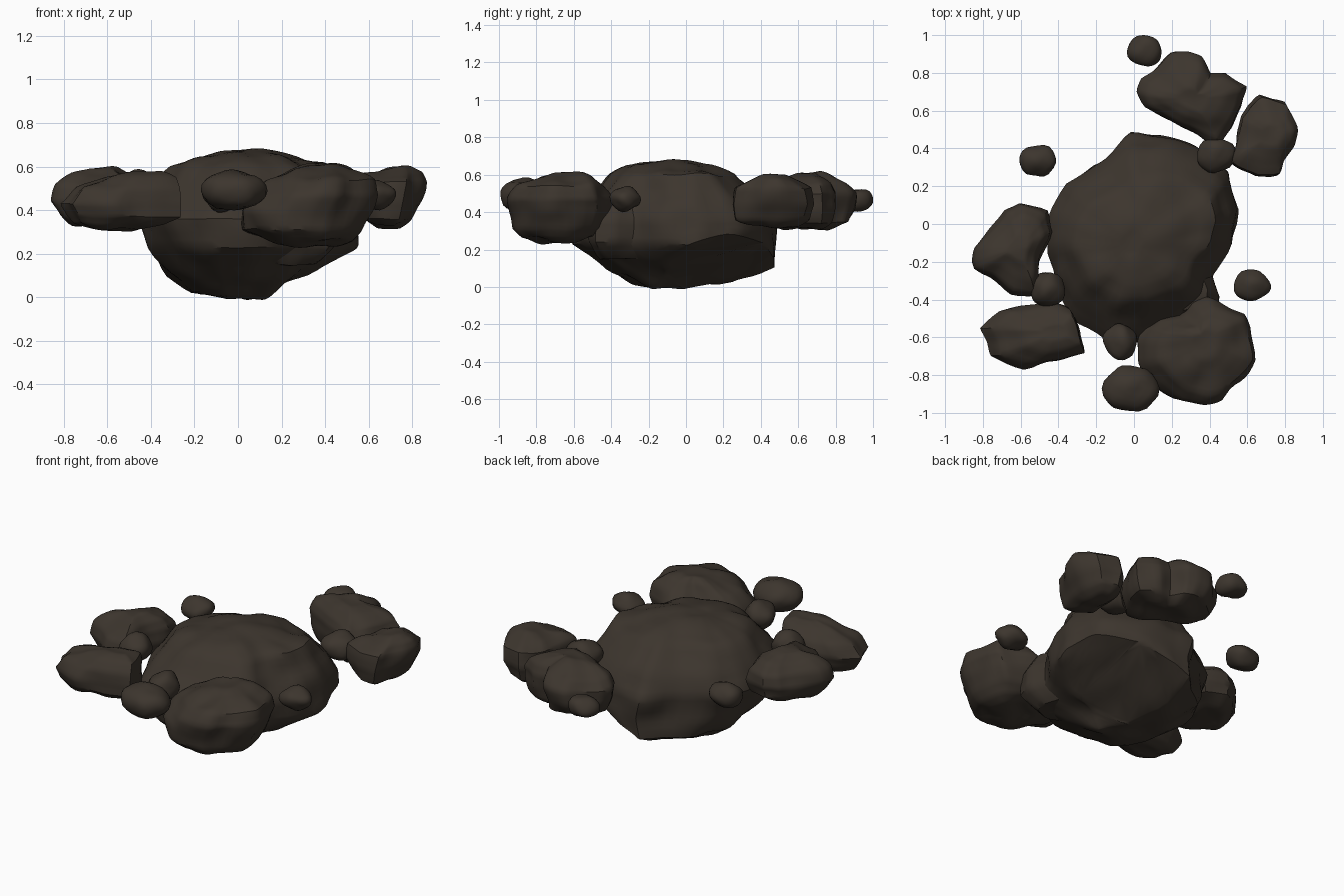
import bpy, bmesh, math
from mathutils import Vector, noise

if "Cube" in bpy.data.objects:
    bpy.data.objects.remove(bpy.data.objects["Cube"])

stone = bpy.data.materials.new("dark_brown_stone")
stone.use_nodes = True
COLOUR = (0.046, 0.036, 0.027, 1)
stone.diffuse_color = COLOUR
bsdf = stone.node_tree.nodes["Principled BSDF"]
bsdf.inputs["Base Color"].default_value = COLOUR
bsdf.inputs["Roughness"].default_value = 0.9


def finish(name, bm, levels, rough, scale):
    """Subdivide the cage, roughen it and soften its edges."""
    bmesh.ops.recalc_face_normals(bm, faces=bm.faces)
    mesh = bpy.data.meshes.new(name)
    bm.to_mesh(mesh)
    bm.free()
    mesh.materials.append(stone)
    obj = bpy.data.objects.new(name, mesh)
    bpy.context.collection.objects.link(obj)
    bpy.ops.object.select_all(action='DESELECT')
    bpy.context.view_layer.objects.active = obj
    obj.select_set(True)
    if levels:
        mod = obj.modifiers.new("divide", 'SUBSURF')
        mod.subdivision_type = 'SIMPLE'
        mod.levels = levels
        bpy.ops.object.modifier_apply(modifier=mod.name)
    normals = [v.normal.copy() for v in obj.data.vertices]
    for v, n in zip(obj.data.vertices, normals):
        v.co += n * rough * noise.noise(v.co / scale)
    soften = obj.modifiers.new("soften", 'SMOOTH')
    soften.factor = 0.5
    soften.iterations = 2
    bpy.ops.object.modifier_apply(modifier=soften.name)
    bpy.ops.object.shade_smooth_by_angle(angle=math.radians(35))


def boulder(name, outline, rings, cuts=()):
    """Loft a plan outline through rings of (z, x0, x1, y0, y1), then chip it flat."""
    xs, ys = [p[0] for p in outline], [p[1] for p in outline]
    bm = bmesh.new()
    loops = []
    for z, x0, x1, y0, y1 in rings:
        loops.append([bm.verts.new((
            x0 + (x - min(xs)) / (max(xs) - min(xs)) * (x1 - x0),
            y0 + (y - min(ys)) / (max(ys) - min(ys)) * (y1 - y0), z)) for x, y in outline])
    n = len(outline)
    for a, b in zip(loops, loops[1:]):
        for i in range(n):
            j = (i + 1) % n
            bm.faces.new((a[i], a[j], b[j], b[i]))
    for loop in (loops[0], loops[-1]):
        centre = bm.verts.new(sum((v.co for v in loop), Vector()) / n)
        for i in range(n):
            bm.faces.new((loop[i], loop[(i + 1) % n], centre))
    for point, normal in cuts:
        cut = bmesh.ops.bisect_plane(bm, geom=bm.verts[:] + bm.edges[:] + bm.faces[:],
                                     plane_co=point, plane_no=normal, clear_outer=True)
        rim = [e for e in cut["geom_cut"] if isinstance(e, bmesh.types.BMEdge)]
        bmesh.ops.triangle_fill(bm, edges=rim, use_beauty=True)
    finish(name, bm, 2, 0.025, 0.14)


# Large central boulder with a flat sloping underside
boulder("central_boulder", [
    (-.02, .49), (.14, .48), (.32, .42), (.51, .28), (.55, .08), (.52, -.1), (.41, -.27),
    (.37, -.42), (.28, -.52), (.05, -.62), (-.15, -.61), (-.33, -.49), (-.42, -.32),
    (-.46, -.15), (-.44, .05), (-.36, .22), (-.15, .36)], [
    (-.005, -.06, .16, -.2, 0),
    (.03, -.22, .25, -.3, .28),
    (.1, -.33, .4, -.42, .48),
    (.23, -.41, .55, -.61, .485),
    (.36, -.465, .55, -.63, .485),
    (.48, -.42, .51, -.52, .4),
    (.6, -.31, .43, -.4, .26),
    (.65, -.2, .28, -.32, .14),
    (.675, -.08, .06, -.18, -.02)], [((0, .47, .1), (.122, .068, -.266))])

# Low spur on its front left corner
boulder("boulder_spur", [
    (.05, -.3), (.1, -.5), (.3, -.52), (.43, -.48), (.45, -.38), (.4, -.25), (.3, -.12), (.12, -.12)], [
    (.15, .1, .36, -.46, -.14),
    (.24, .05, .45, -.53, -.12),
    (.36, .05, .455, -.53, -.12),
    (.46, .08, .39, -.46, -.14)])

# Medium rocks around it
boulder("front_left_rock", [
    (.02, -.62), (.05, -.55), (.12, -.51), (.24, -.49), (.29, -.43), (.37, -.4), (.48, -.44),
    (.58, -.48), (.62, -.55), (.65, -.73), (.56, -.84), (.45, -.93), (.35, -.945),
    (.22, -.93), (.1, -.84), (.03, -.74)], [
    (.245, .2, .46, -.78, -.55),
    (.265, .12, .53, -.88, -.48),
    (.31, .02, .58, -.93, -.42),
    (.4, .01, .63, -.945, -.39),
    (.47, .06, .655, -.945, -.39),
    (.54, .13, .63, -.9, -.44),
    (.59, .23, .54, -.8, -.5),
    (.61, .3, .45, -.72, -.55)])
boulder("front_right_rock", [
    (-.82, -.55), (-.71, -.46), (-.56, -.43), (-.43, -.41), (-.35, -.43), (-.29, -.56),
    (-.26, -.68), (-.42, -.72), (-.58, -.76), (-.77, -.7), (-.78, -.62)], [
    (.31, -.66, -.46, -.66, -.52),
    (.335, -.76, -.34, -.72, -.46),
    (.37, -.79, -.26, -.76, -.42),
    (.43, -.825, -.26, -.765, -.41),
    (.5, -.74, -.265, -.74, -.43),
    (.55, -.6, -.28, -.68, -.48),
    (.577, -.5, -.35, -.62, -.53)])
boulder("right_rock", [
    (-.86, -.2), (-.84, -.13), (-.74, 0), (-.69, .08), (-.61, .125), (-.46, .07), (-.435, -.04),
    (-.5, -.2), (-.53, -.39), (-.65, -.37), (-.76, -.28), (-.85, -.24)], [
    (.34, -.76, -.54, -.27, 0),
    (.37, -.82, -.46, -.36, .1),
    (.44, -.865, -.43, -.39, .125),
    (.51, -.83, -.44, -.37, .11),
    (.56, -.76, -.48, -.3, .05),
    (.595, -.68, -.55, -.2, -.05)])
boulder("back_rock", [
    (.02, .7), (.04, .77), (.1, .82), (.2, .9), (.29, .905), (.35, .88), (.4, .79), (.49, .8),
    (.6, .73), (.58, .62), (.52, .5), (.45, .41), (.38, .44), (.25, .5), (.06, .62)], [
    (.31, .16, .46, .52, .76),
    (.345, .06, .56, .45, .87),
    (.42, .02, .59, .42, .9),
    (.5, .015, .605, .415, .905),
    (.55, .06, .57, .45, .86),
    (.59, .14, .48, .53, .77),
    (.61, .22, .4, .59, .72)])
boulder("back_left_rock", [
    (.56, .58), (.6, .64), (.67, .69), (.81, .66), (.85, .52), (.84, .42), (.8, .34), (.77, .26),
    (.65, .25), (.52, .32), (.54, .42)], [
    (.33, .63, .74, .36, .6),
    (.36, .57, .79, .26, .66),
    (.44, .52, .835, .245, .685),
    (.53, .525, .855, .26, .67),
    (.57, .58, .84, .34, .59),
    (.592, .66, .79, .41, .53)])

# Small floating stones: name, centre, half sizes
small = [
    ("front_stone", (-.02, -.87, .49), (.145, .125, .09)),
    ("front_gap_stone", (-.075, -.62, .47), (.085, .1, .08)),
    ("right_gap_stone", (-.455, -.345, .5), (.09, .09, .08)),
    ("right_stone", (-.51, .335, .465), (.095, .085, .065)),
    ("left_stone", (.63, -.325, .465), (.095, .085, .065)),
    ("back_gap_stone", (.43, .365, .48), (.1, .09, .08)),
    ("back_stone", (.05, .915, .465), (.08, .09, .065)),
]
for name, centre, half in small:
    bm = bmesh.new()
    bmesh.ops.create_icosphere(bm, subdivisions=3, radius=1.04)
    for v in bm.verts:
        v.co = Vector(centre) + Vector(c * h for c, h in zip(v.co, half))
    finish(name, bm, 0, 0.025, 0.08)
